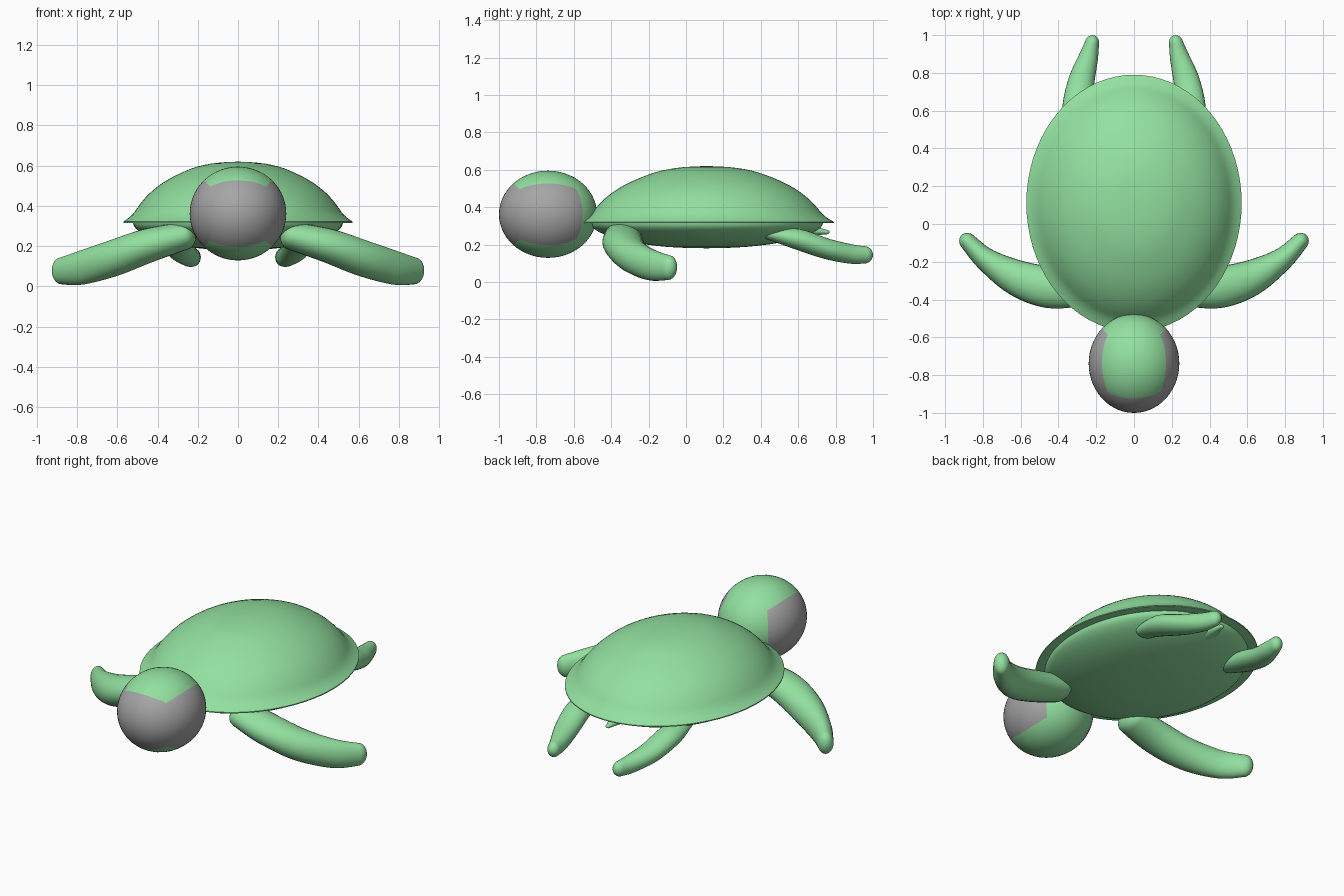
import bpy, bmesh, math
from mathutils import Vector

if "Cube" in bpy.data.objects:
    bpy.data.objects.remove(bpy.data.objects["Cube"])


def material(name, rgb):
    m = bpy.data.materials.new(name)
    m.diffuse_color = (*rgb, 1)
    m.use_nodes = True
    m.node_tree.nodes["Principled BSDF"].inputs["Base Color"].default_value = m.diffuse_color
    return m


GREEN = material("turtle green", (0.29, 0.75, 0.35))
GREY = material("face grey", (0.38, 0.38, 0.38))


def finish(bm, name, mats, angle=40):
    bmesh.ops.recalc_face_normals(bm, faces=bm.faces)
    me = bpy.data.meshes.new(name)
    bm.to_mesh(me)
    bm.free()
    for m in mats:
        me.materials.append(m)
    ob = bpy.data.objects.new(name, me)
    bpy.context.collection.objects.link(ob)
    bpy.context.view_layer.objects.active = ob
    ob.select_set(True)
    bpy.ops.object.shade_smooth_by_angle(angle=math.radians(angle))
    ob.select_set(False)
    return ob


def spline(pts, steps):
    """Smooth interpolation through tuples of any length."""
    out = []
    for i in range(len(pts) - 1):
        quad = [pts[max(i - 1, 0)], pts[i], pts[i + 1], pts[min(i + 2, len(pts) - 1)]]
        for s in range(steps):
            t = s / steps
            out.append([0.5 * (2 * b + (c - a) * t + (2 * a - 5 * b + 4 * c - d) * t * t
                               + (3 * b - a - 3 * c + d) * t ** 3)
                        for a, b, c, d in zip(*quad)])
    out.append(list(pts[-1]))
    return out


def skin(bm, rings, first=None, last=None):
    """Bridge equal rings of vertices and close the ends with points."""
    n = len(rings[0])
    for a, b in zip(rings, rings[1:]):
        for i in range(n):
            j = (i + 1) % n
            bm.faces.new((a[i], a[j], b[j], b[i]))
    for tip, ring in ((first, rings[0]), (last, rings[-1])):
        if tip:
            for i in range(n):
                bm.faces.new((tip, ring[i], ring[(i + 1) % n]))
        else:
            bm.faces.new(ring)


def oval_lathe(name, profile, n=72):
    """Oval body: profile of (radius fraction, z), starting and ending on the axis."""
    bm = bmesh.new()
    rings = [[bm.verts.new((0.57 * r * math.cos(2 * math.pi * k / n),
                            0.11 + 0.68 * r * math.sin(2 * math.pi * k / n), z))
              for k in range(n)] for r, z in profile[1:-1]]
    ends = [bm.verts.new((0, 0.11, p[1])) for p in (profile[0], profile[-1])]
    skin(bm, rings, *ends)
    return finish(bm, name, [GREEN])


def limb(name, sections, cap0, cap1, side=1, n=24):
    """Oval tube through (x, y, z, half width, half height) with rounded ends."""
    secs = spline(sections, 6)
    pos = [Vector((side * s[0], s[1], s[2])) for s in secs]
    bm = bmesh.new()
    rings = []

    def ring(c, tangent, w, h):
        across = tangent.cross(Vector((0, 0, 1))).normalized()
        up = across.cross(tangent).normalized()
        rings.append([bm.verts.new(c + across * w * math.cos(2 * math.pi * k / n)
                                   + up * h * math.sin(2 * math.pi * k / n)) for k in range(n)])

    t0 = (pos[1] - pos[0]).normalized()
    t1 = (pos[-1] - pos[-2]).normalized()
    for k in range(5, 0, -1):
        a = k * math.pi / 12
        ring(pos[0] - t0 * cap0 * math.sin(a), t0, secs[0][3] * math.cos(a), secs[0][4] * math.cos(a))
    for i, (p, s) in enumerate(zip(pos, secs)):
        t = (pos[min(i + 1, len(pos) - 1)] - pos[max(i - 1, 0)]).normalized()
        ring(p, t, s[3], s[4])
    for k in range(1, 6):
        a = k * math.pi / 12
        ring(pos[-1] + t1 * cap1 * math.sin(a), t1, secs[-1][3] * math.cos(a), secs[-1][4] * math.cos(a))
    skin(bm, rings, bm.verts.new(pos[0] - t0 * cap0), bm.verts.new(pos[-1] + t1 * cap1))
    return finish(bm, name, [GREEN], 60)


# Domed shell with a flared thin rim
dome = spline([(0, 0.62), (0.18, 0.614), (0.35, 0.596), (0.5, 0.563), (0.65, 0.517), (0.77, 0.463),
               (0.85, 0.412), (0.905, 0.368), (0.95, 0.342), (1, 0.322)], 3)
oval_lathe("shell", dome + [(1, 0.316), (0.88, 0.318), (0, 0.318)])

# Shallow belly under the shell
belly = spline([(0.915, 0.318), (0.895, 0.29), (0.8, 0.253), (0.6, 0.213), (0.3, 0.187), (0, 0.18)], 3)
oval_lathe("belly", [(0, 0.325), (0.9, 0.325)] + belly)

# Head: rounded cube, grey on the front and sides
bm = bmesh.new()
bmesh.ops.create_cube(bm, size=2)
bmesh.ops.subdivide_edges(bm, edges=bm.edges[:], cuts=13, use_grid_fill=True)
for f in bm.faces:
    c = f.calc_center_median()
    f.material_index = 1 if abs(c.x) > 0.999 or c.y < -0.999 else 0
for v in bm.verts:
    d = Vector([math.tan(c * math.pi / 4) for c in v.co]).normalized()
    v.co = (0.24 * d.x, -0.738 + 0.262 * d.y, 0.362 + 0.233 * d.z)
finish(bm, "head", [GREEN, GREY], 60)

# Flippers, mirrored left and right
front = [(0.27, -0.335, 0.25, 0.10, 0.07), (0.45, -0.335, 0.202, 0.11, 0.085),
         (0.62, -0.285, 0.14, 0.095, 0.09), (0.78, -0.19, 0.092, 0.062, 0.084),
         (0.878, -0.095, 0.077, 0.045, 0.067)]
rear = [(0.30, 0.46, 0.255, 0.06, 0.035), (0.305, 0.6, 0.228, 0.075, 0.056),
        (0.28, 0.75, 0.178, 0.07, 0.055), (0.242, 0.88, 0.15, 0.052, 0.052),
        (0.223, 0.955, 0.145, 0.038, 0.046)]
for side, label in ((1, "right"), (-1, "left")):
    limb("front_flipper_" + label, front, 0.06, 0.05, side)
    limb("rear_flipper_" + label, rear, 0.05, 0.045, side)

# Small tail tucked under the rim
limb("tail", [(0, 0.6, 0.27, 0.05, 0.03), (0, 0.68, 0.272, 0.035, 0.024),
              (0, 0.75, 0.267, 0.015, 0.012)], 0.03, 0.018)
